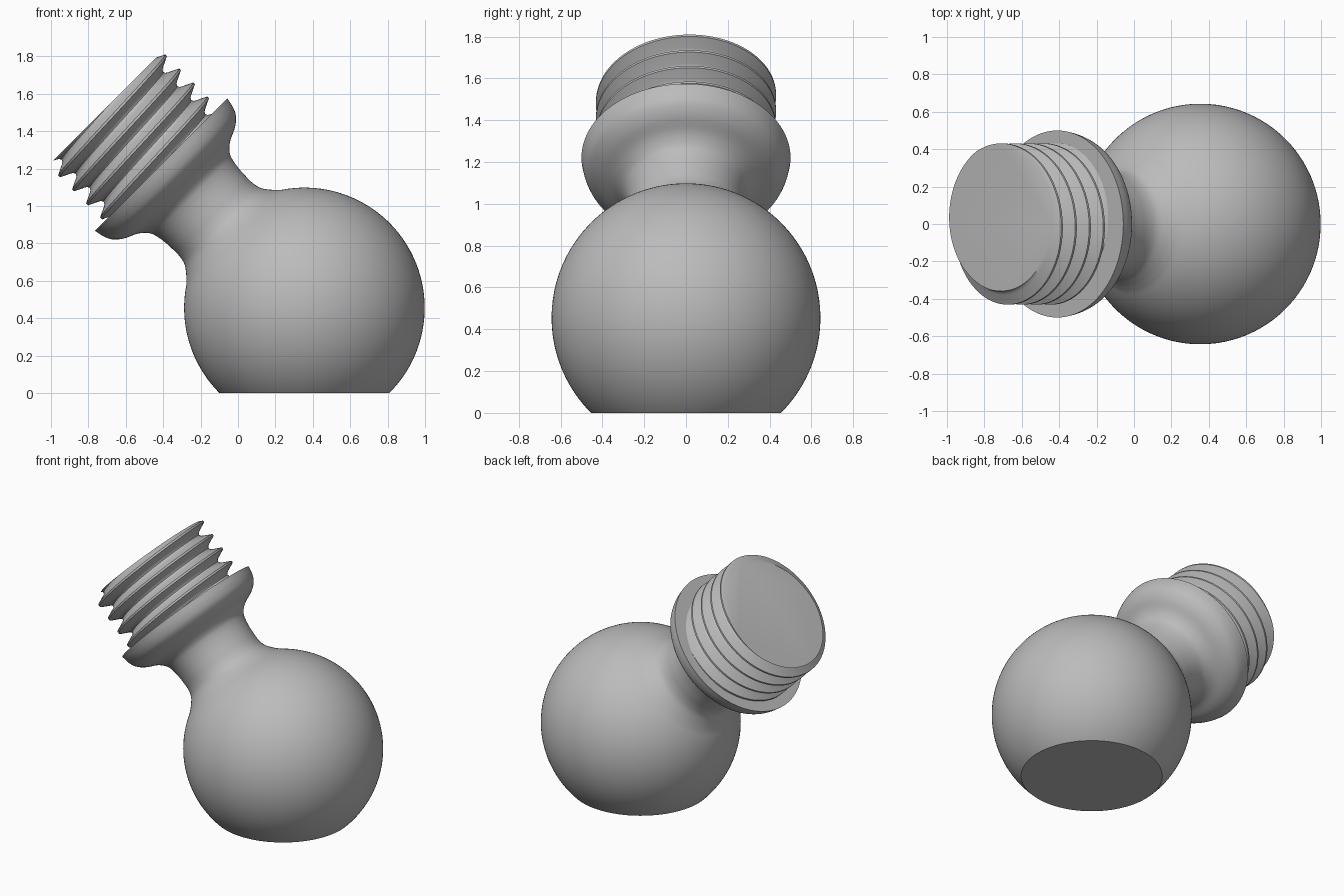
import bpy, bmesh, math
from mathutils import Matrix, Vector

cube = bpy.data.objects.get("Cube")
if cube:
    bpy.data.objects.remove(cube)

CENTRE = Vector((0.355, 0, 0.455))
RADIUS = 0.643
SEGS = 128
# Local z runs along the tilted stem, local x towards the upper side
TILT = Matrix.Translation(CENTRE) @ Matrix.Rotation(math.radians(-45), 4, 'Y')

grey = bpy.data.materials.new("plain_grey")
grey.use_nodes = True
COLOUR = (0.5, 0.5, 0.5, 1)
grey.diffuse_color = COLOUR
grey.node_tree.nodes["Principled BSDF"].inputs["Base Color"].default_value = COLOUR


def finish(name, bm, angle):
    bmesh.ops.recalc_face_normals(bm, faces=bm.faces[:])
    mesh = bpy.data.meshes.new(name)
    bm.to_mesh(mesh)
    bm.free()
    mesh.materials.append(grey)
    obj = bpy.data.objects.new(name, mesh)
    bpy.context.collection.objects.link(obj)
    bpy.ops.object.select_all(action='DESELECT')
    obj.select_set(True)
    bpy.context.view_layer.objects.active = obj
    bpy.ops.object.shade_smooth_by_angle(angle=math.radians(angle))


def surface(rows, steps, point):
    """Wrap a grid of points round the stem axis, welding seam and poles."""
    bm = bmesh.new()
    grid = []
    for i in range(steps + 1):
        a = math.tau * i / steps
        column = []
        for row in rows:
            t, r = point(row, a)
            column.append(bm.verts.new((r * math.cos(a), r * math.sin(a), t)))
        grid.append(column)
    for left, right in zip(grid, grid[1:]):
        for j in range(len(rows) - 1):
            bm.faces.new((left[j], right[j], right[j + 1], left[j + 1]))
    bmesh.ops.remove_doubles(bm, verts=bm.verts[:], dist=0.0002)
    return bm


def smooth_curve(points, n=5):
    """Catmull-Rom curve through the profile points."""
    p = [Vector(q) for q in points]
    p = [2 * p[0] - p[1]] + p + [2 * p[-1] - p[-2]]
    out = []
    for a, b, c, d in zip(p, p[1:], p[2:], p[3:]):
        for k in range(n):
            s = k / n
            out.append(0.5 * (2 * b + (c - a) * s + (2 * a - 5 * b + 4 * c - d) * s ** 2
                              + (3 * b - a - 3 * c + d) * s ** 3))
    return out + [p[-2]]


# Ball, neck and collar: one turned profile of (distance along stem, radius)
START = math.radians(34.2)
ball = [(RADIUS * math.cos(a), RADIUS * math.sin(a))
        for a in (math.pi + (START - math.pi) * k / 72 for k in range(72))]
neck = smooth_curve([(0.532, 0.361), (0.569, 0.324), (0.615, 0.290), (0.665, 0.277),
                     (0.72, 0.276), (0.775, 0.279), (0.83, 0.288), (0.87, 0.305),
                     (0.91, 0.348), (0.945, 0.42), (0.985, 0.467), (1.03, 0.489),
                     (1.083, 0.5)])
bm = surface(ball + [tuple(p) for p in neck] + [(1.083, 0)], SEGS, lambda row, a: row)
bm.transform(TILT)
# Flat foot
bmesh.ops.bisect_plane(bm, geom=bm.verts[:] + bm.edges[:] + bm.faces[:], dist=1e-5,
                       plane_co=(0, 0, 0), plane_no=(0, 0, -1), clear_outer=True)
bmesh.ops.holes_fill(bm, edges=[e for e in bm.edges if e.is_boundary], sides=0)
finish("ball_body", bm, 35)

# Right-handed screw thread
PITCH, CREST, BOTTOM, TOP = 0.106, 1.478, 1.075, 1.506
TOOTH = [(0, 0.431), (0.06, 0.431), (0.3, 0.378), (0.38, 0.364), (0.5, 0.358)]


def thread_radius(phase):
    phase = abs((phase + 0.5) % 1 - 0.5)
    for (p0, r0), (p1, r1) in zip(TOOTH, TOOTH[1:]):
        if phase <= p1:
            return r0 + (r1 - r0) * (phase - p0) / (p1 - p0)
    return TOOTH[-1][1]


def thread_point(row, a):
    turn = a / math.tau
    t = min(max(CREST + PITCH * (row + turn), BOTTOM), TOP)
    return t, thread_radius((t - CREST) / PITCH - turn)


phases = [-0.5, -0.38, -0.3, -0.06, 0.06, 0.3, 0.38]
bm = surface([k + p for k in range(-5, 3) for p in phases], SEGS, thread_point)
bmesh.ops.dissolve_degenerate(bm, dist=1e-5, edges=bm.edges[:])
# End face
rim = [e for e in bm.edges if all(v.co.z > TOP - 1e-4 for v in e.verts)]
bmesh.ops.holes_fill(bm, edges=[e for e in rim if e.is_boundary], sides=0)
bm.transform(TILT)
finish("screw_thread", bm, 40)
